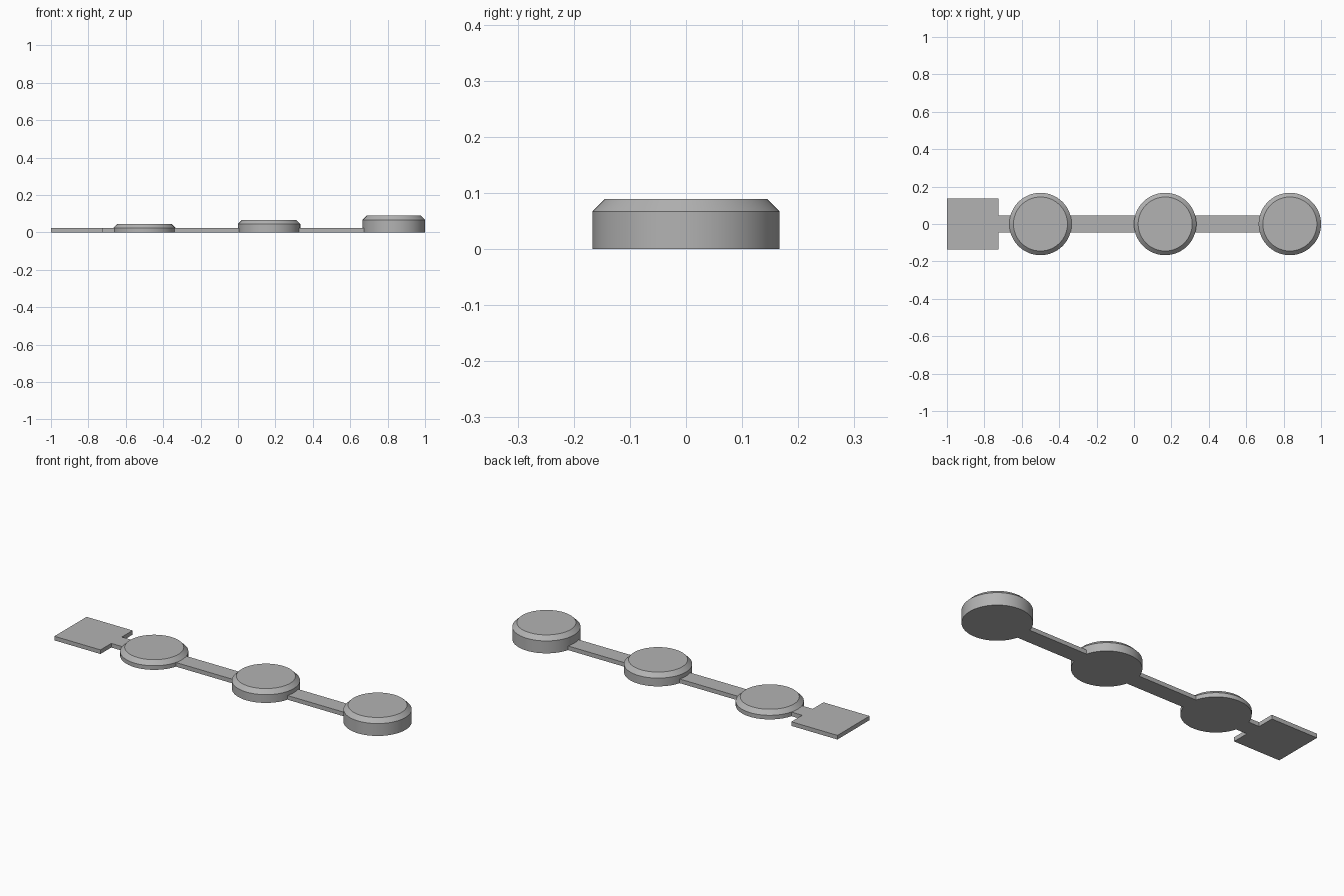
import bpy

cube = bpy.data.objects.get("Cube")
if cube:
    bpy.data.objects.remove(cube, do_unlink=True)

grey = bpy.data.materials.new("plain grey")
grey.use_nodes = True
colour = (0.45, 0.45, 0.45, 1)
grey.diffuse_color = colour
grey.node_tree.nodes["Principled BSDF"].inputs["Base Color"].default_value = colour

STEP = 0.0223      # sheet thickness, chamfer and height increment
RADIUS = 0.1667
CENTRES = (-0.5, 0.1667, 0.8333)


def finish(obj, name):
    obj.name = name
    obj.data.name = name
    obj.data.materials.clear()
    obj.data.materials.append(grey)
    return obj


def slab(name, x0, x1, half_width):
    """Flat strip of sheet thickness resting on the ground."""
    bpy.ops.mesh.primitive_cube_add(size=1, location=((x0 + x1) / 2, 0, STEP / 2))
    obj = bpy.context.object
    obj.scale = (x1 - x0, 2 * half_width, STEP)
    bpy.ops.object.transform_apply(location=False, rotation=False, scale=True)
    return finish(obj, name)


def disc(name, x, height):
    """Round button with a chamfered top rim."""
    bpy.ops.mesh.primitive_cylinder_add(
        vertices=96, radius=RADIUS, depth=height, location=(x, 0, height / 2))
    obj = finish(bpy.context.object, name)
    weights = obj.data.attributes.new("bevel_weight_edge", "FLOAT", "EDGE")
    for edge in obj.data.edges:
        if all(obj.data.vertices[v].co.z > 0 for v in edge.vertices):
            weights.data[edge.index].value = 1
    chamfer = obj.modifiers.new("top chamfer", "BEVEL")
    chamfer.limit_method = "WEIGHT"
    chamfer.width = STEP
    chamfer.segments = 1
    bpy.ops.object.modifier_apply(modifier=chamfer.name)
    bpy.ops.object.shade_smooth_by_angle(angle=0.5)
    return obj


# Square end tab
slab("end_tab", -1, -0.725, 0.137)

# Buttons of rising height, each joined to the part on its right-hand side
bridge_start = -0.725
for i, x in enumerate(CENTRES):
    disc(f"button_{i + 1}", x, STEP * (i + 2))
    slab(f"bridge_{i + 1}", bridge_start, x - RADIUS + 0.012, 0.045)
    bridge_start = x + RADIUS - 0.012
